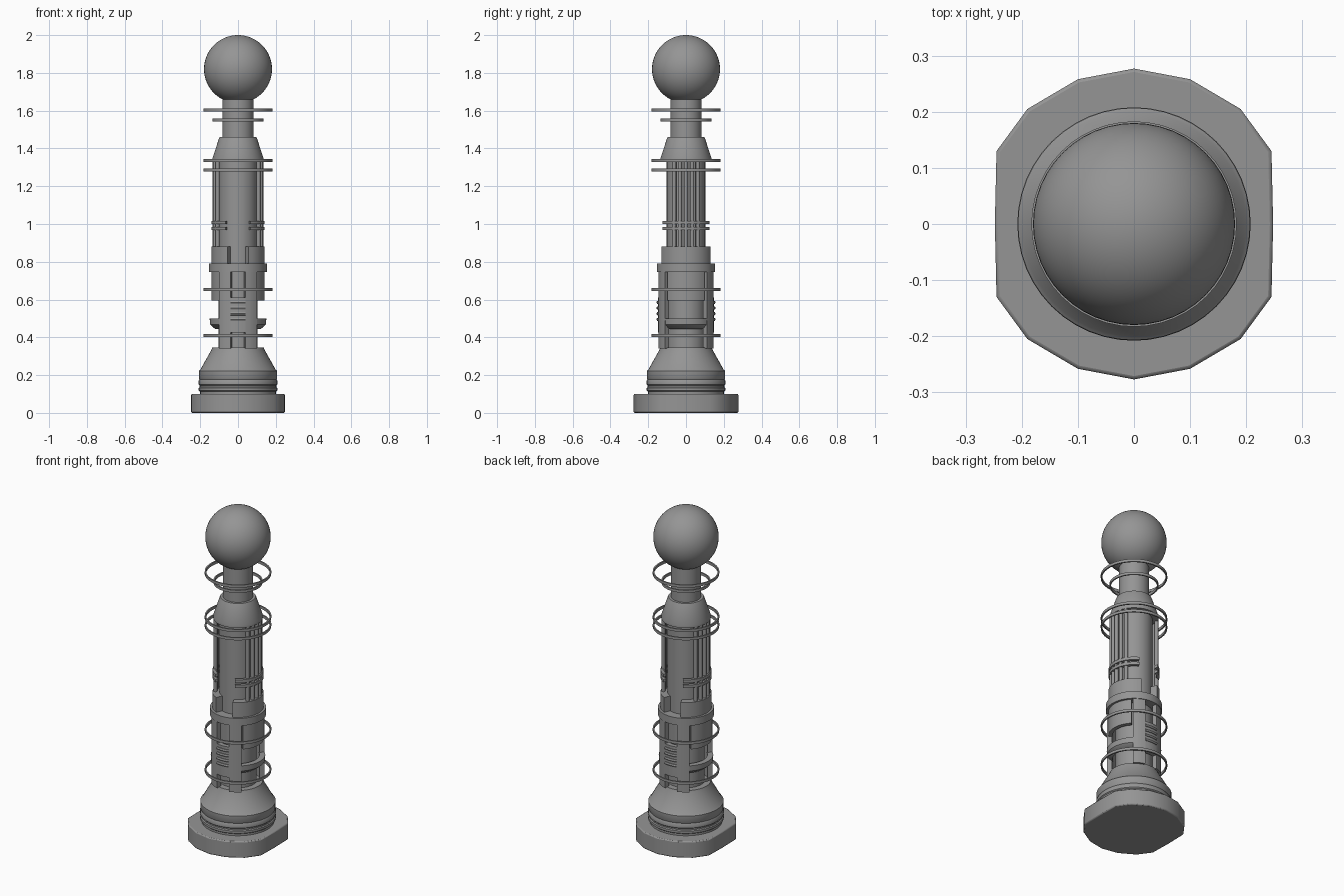
import bpy, bmesh
from math import sin, cos, radians, pi

if "Cube" in bpy.data.objects:
    bpy.data.objects.remove(bpy.data.objects["Cube"])

# dark grey used on every part
grey = bpy.data.materials.new("dark_grey")
grey.diffuse_color = (0.3, 0.3, 0.3, 1)
grey.use_nodes = True
grey.node_tree.nodes["Principled BSDF"].inputs["Base Color"].default_value = grey.diffuse_color


def finish(bm, name, bevel=0):
    bmesh.ops.remove_doubles(bm, verts=bm.verts, dist=1e-5)
    bmesh.ops.recalc_face_normals(bm, faces=bm.faces)
    me = bpy.data.meshes.new(name)
    bm.to_mesh(me)
    bm.free()
    ob = bpy.data.objects.new(name, me)
    bpy.context.collection.objects.link(ob)
    if bevel:
        mod = ob.modifiers.new("bevel", 'BEVEL')
        mod.width = bevel
        mod.segments = 2
        mod.limit_method = 'ANGLE'
        mod.angle_limit = radians(60)
    return ob


def sweep(name, prof, mid=0, half=180, segs=48):
    """Turn a closed (r, z) profile about z through mid +/- half degrees."""
    bm = bmesh.new()
    full = half >= 180
    n = segs if full else max(4, int(half / 4))
    rows = []
    for i in range(n if full else n + 1):
        a = radians(mid - half + 2 * half * i / n)
        rows.append([bm.verts.new((r * cos(a), r * sin(a), z)) for r, z in prof])
    k = len(prof)
    for i in range(n):
        p, q = rows[i], rows[(i + 1) % len(rows)]
        for j in range(k):
            if prof[j][0] == 0 and prof[(j + 1) % k][0] == 0:
                continue
            bm.faces.new((p[j], p[(j + 1) % k], q[(j + 1) % k], q[j]))
    if not full:
        bm.faces.new(rows[0])
        bm.faces.new(rows[-1])
    return finish(bm, name)


def plate(name, r0, r1, z0, z1, mid=0, half=180):
    return sweep(name, [(r0, z0), (r1, z0), (r1, z1), (r0, z1)], mid, half)


# faceted foot with flattened sides
quarter = [(0.248, 0), (0.245, 0.13), (0.19, 0.205), (0.1, 0.258), (0, 0.277)]
outline = quarter + [(-x, y) for x, y in quarter[-2::-1]]
outline += [(x, -y) for x, y in outline[-2:0:-1]]
bm = bmesh.new()
f = bm.faces.new([bm.verts.new((x, y, 0)) for x, y in outline])
ext = bmesh.ops.extrude_face_region(bm, geom=[f])
bmesh.ops.translate(bm, vec=(0, 0, 0.1),
                    verts=[v for v in ext["geom"] if isinstance(v, bmesh.types.BMVert)])
finish(bm, "foot", 0.006)

# ribbed plinth and its cone
sweep("plinth", [(0, 0.09), (0.2, 0.09), (0.2, 0.112), (0.208, 0.118), (0.208, 0.132),
                 (0.203, 0.137), (0.203, 0.145), (0.208, 0.15), (0.208, 0.172), (0.204, 0.177),
                 (0.207, 0.182), (0.207, 0.222), (0.2, 0.228), (0.14, 0.335), (0.137, 0.345), (0, 0.345)])

# central column, shoulder, neck and ball
sweep("column", [(0, 0.33), (0.102, 0.33), (0.102, 1.34), (0, 1.34)])
sweep("shoulder", [(0, 1.33), (0.136, 1.33), (0.136, 1.345), (0.1, 1.455), (0.097, 1.46), (0, 1.46)])
sweep("neck", [(0, 1.45), (0.082, 1.45), (0.082, 1.69), (0, 1.69)])
c, R = 1.82, 0.18
sweep("ball", [(R * sin(pi * i / 32) if 0 < i < 32 else 0, c - R * cos(pi * i / 32))
               for i in range(33)])

# thin floating hoops
for z, r in ((0.41, 0.183), (0.653, 0.183), (1.285, 0.183), (1.335, 0.183), (1.55, 0.135), (1.604, 0.183)):
    plate("hoop", r - 0.008, r, z - 0.008, z + 0.008)

# full collar of the sleeve
plate("collar", 0.1, 0.154, 0.745, 0.79)

# left and right sides: upper block, rods, clips, panel and lower bar
for mid in (0, 180):
    plate("upper_block", 0.1, 0.141, 0.785, 0.88, mid, 67)
    plate("side_panel", 0.118, 0.141, 0.595, 0.75, mid, 44)
    sweep("lower_bar", [(0.118, 0.445), (0.122, 0.445), (0.148, 0.468), (0.15, 0.5), (0.118, 0.5)], mid, 50)
    for z in (0.976, 1.008):
        plate("rod_clip", 0.122, 0.14, z - 0.009, z + 0.009, mid, 62)
    for da in (-30, -15, 0, 15, 30):
        a = radians(mid + da)
        bpy.ops.mesh.primitive_cylinder_add(vertices=12, radius=0.011, depth=0.48,
                                            location=(0.125 * cos(a), 0.125 * sin(a), 1.105))
        bpy.context.object.name = "rod"

# front and back sides: legs, vented panel and fins
for mid in (-90, 90):
    for s in (-1, 1):
        plate("sleeve_leg", 0.122, 0.15, 0.34, 0.75, mid + s * 29, 13.5)
    plate("vent_panel", 0.122, 0.149, 0.425, 0.61, mid, 17)
    for z in (0.495, 0.525, 0.555, 0.585):
        sweep("vent_fin", [(0.14, z - 0.009), (0.153, z - 0.008), (0.157, z),
                           (0.153, z + 0.008), (0.14, z + 0.009)], mid, 15)

# colour and shading
for ob in bpy.data.objects:
    ob.data.materials.append(grey)
bpy.ops.object.select_all(action='SELECT')
bpy.context.view_layer.objects.active = bpy.data.objects["foot"]
bpy.ops.object.shade_smooth_by_angle(angle=radians(42))
